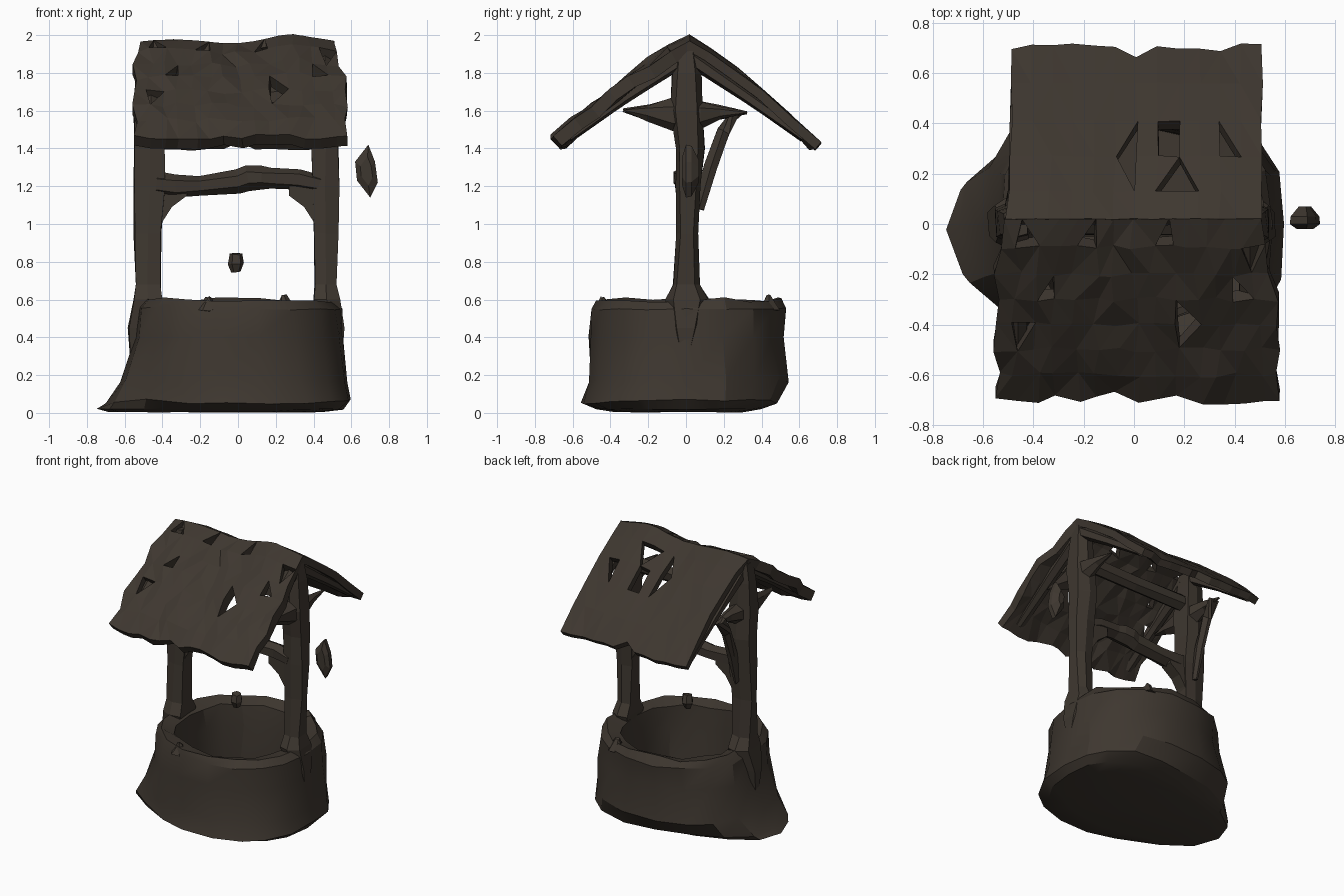
import bpy, bmesh, math, random
from mathutils import Vector

if "Cube" in bpy.data.objects:
    bpy.data.objects.remove(bpy.data.objects["Cube"])

random.seed(7)
wood = bpy.data.materials.new("dark weathered brown")
wood.diffuse_color = (0.048, 0.038, 0.029, 1)
wood.use_nodes = True
wood.node_tree.nodes["Principled BSDF"].inputs["Base Color"].default_value = wood.diffuse_color


def finish(bm, name, recalc=True):
    if recalc:
        bmesh.ops.recalc_face_normals(bm, faces=bm.faces[:])
    me = bpy.data.meshes.new(name)
    bm.to_mesh(me)
    bm.free()
    me.materials.append(wood)
    ob = bpy.data.objects.new(name, me)
    bpy.context.collection.objects.link(ob)
    return ob


def j(a):
    return random.uniform(-a, a)


def loft(name, rings):
    """Skin a list of equal-length point rings and cap both ends."""
    bm = bmesh.new()
    vs = [[bm.verts.new(p) for p in r] for r in rings]
    n = len(vs[0])
    for a, b in zip(vs, vs[1:]):
        for i in range(n):
            k = (i + 1) % n
            bm.faces.new((a[i], a[k], b[k], b[i]))
    bm.faces.new(vs[0])
    bm.faces.new(vs[-1])
    return finish(bm, name)


def spar(name, pts, jit=0.006):
    """Rough beam along points given as (centre, half-width across, half-height)."""
    rings = []
    for i, (c, w, h) in enumerate(pts):
        c = Vector(c)
        d = (Vector(pts[min(i + 1, len(pts) - 1)][0]) - Vector(pts[max(i - 1, 0)][0])).normalized()
        ref = Vector((0, 0, 1)) if abs(d.z) < 0.9 else Vector((1, 0, 0))
        s = d.cross(ref).normalized()
        u = s.cross(d)
        rings.append([c + s * w * math.cos(t) * 1.2 + u * h * math.sin(t) * 1.2
                      + Vector((j(jit), j(jit), j(jit)))
                      for t in [math.pi / 6 + math.pi / 3 * k for k in range(6)]])
    return loft(name, rings)


# Well wall: hollow ring; left, right, front, back radii per level
levels = [(0.005, 0.69, 0.46, 0.36, 0.30), (0.02, 0.745, 0.56, 0.46, 0.40),
          (0.06, 0.71, 0.60, 0.54, 0.49),
          (0.17, 0.62, 0.585, 0.52, 0.545), (0.40, 0.555, 0.565, 0.51, 0.52),
          (0.55, 0.53, 0.545, 0.505, 0.525), (0.60, 0.49, 0.51, 0.475, 0.50),
          (0.575, 0.40, 0.41, 0.40, 0.41), (0.42, 0.39, 0.40, 0.39, 0.40),
          (0.15, 0.38, 0.38, 0.38, 0.39)]
rings = []
for lvl, (z, xl, xr, yf, yb) in enumerate(levels):
    ring = []
    for k in range(18):
        t = 2 * math.pi * k / 18
        c, s = math.cos(t), math.sin(t)
        # the foot is squarer on the right and runs to a point on the left
        ex = 0.88
        if lvl < 3:
            ex = 0.74 if c > 0 else (1.5 if s < 0 else 1.3)
        x = math.copysign(abs(c) ** ex, c) * (xr if c > 0 else xl)
        y = math.copysign(abs(s) ** (0.8 if lvl < 3 and c > 0 else 0.88), s) * (yb if s > 0 else yf)
        if lvl < 3 and c < 0:
            y -= 0.02
        a = 0.003 if z < 0.05 else 0.013
        ring.append((x + j(a), y + j(a), max(0, z + j(a))))
    rings.append(ring)
wall = loft("well_wall", rings)
bpy.context.view_layer.objects.active = wall
wall.select_set(True)
bpy.ops.object.shade_smooth_by_angle(angle=math.radians(25))
wall.select_set(False)

# Posts with flared feet, and the parts attached to each
for side, tag in ((-1, "left"), (1, "right")):
    # z, inner x, outer x, front y, back y
    secs = [(0.28, 0.50, 0.565, -0.03, 0.02), (0.45, 0.44, 0.57, -0.07, 0.07),
            (0.60, 0.405, 0.545, -0.11, 0.12), (0.68, 0.41, 0.53, -0.07, 0.07),
            (0.95, 0.405, 0.54, -0.05, 0.06), (1.20, 0.39, 0.54, -0.05, 0.08),
            (1.40, 0.39, 0.54, -0.05, 0.10), (1.60, 0.40, 0.54, -0.08, 0.09),
            (1.80, 0.41, 0.53, -0.07, 0.08), (1.93, 0.42, 0.51, -0.05, 0.06)]
    rings = []
    for z, a, b, f, k in secs:
        b -= 0.008 * side
        pts = [(a, f * .85), ((a + b) / 2, f), (b, f * .65), (b, k * .65), ((a + b) / 2, k), (a, k * .85)]
        rings.append([(side * (x + j(.006)), y + j(.005), z) for x, y in pts])
    loft(tag + "_post", rings)
    # Pointed cross arms under the roof
    x = side * 0.46
    spar(tag + "_cross_arm", [((x, -0.33, 1.60), .006, .006), ((x, -0.2, 1.59), .03, .035),
                              ((x, -0.07, 1.58), .05, .075), ((x, 0.08, 1.58), .05, .06),
                              ((x, 0.18, 1.59), .03, .03), ((x, 0.32, 1.59), .006, .006)])
    # Rafters against the roof underside
    for d in (-1, 1):
        spar(f"{tag}_{'front' if d < 0 else 'back'}_rafter",
             [((x, d * 0.03, 1.87), .04, .035), ((x, d * 0.33, 1.67), .035, .03),
              ((x, d * 0.62, 1.46), .03, .02)])
    # Curved gusset filling the corner below the axle
    gusset = [(0.43, 0.94), (0.395, 1.02), (0.35, 1.09), (0.27, 1.15), (0.27, 1.21), (0.43, 1.24)]
    loft(tag + "_gusset", [[(side * gx, gy, gz) for gx, gz in gusset] for gy in (-0.035, 0.05)])
spar("rear_roof_brace", [((-0.46, 0.07, 1.08), .03, .015), ((-0.46, 0.13, 1.30), .03, .022),
                         ((-0.46, 0.20, 1.49), .03, .025), ((-0.46, 0.27, 1.60), .03, .03)])

# Axle with a rope knob, and the tie beam above it
spar("axle", [((-0.43, 0, 1.21), .05, .055), ((-0.33, 0, 1.20), .055, .055),
              ((-0.2, 0, 1.205), .05, .045), ((0.0, 0, 1.225), .05, .05),
              ((0.05, 0, 1.245), .06, .055), ((0.12, 0, 1.245), .06, .052), ((0.17, 0, 1.245), .05, .045),
              ((0.32, 0, 1.235), .05, .045), ((0.43, 0, 1.21), .05, .045)])
spar("tie_beam", [((-0.45, 0, 1.68), .045, .05), ((0, 0, 1.67), .04, .045), ((0.45, 0, 1.68), .045, .05)])


# Roof slopes: jittered grids with broken-out cells, thickened
def ridge_z(x):
    return 1.965 - 0.012 * math.cos(x * 9) + (0.03 * math.exp(-((x - 0.25) / 0.15) ** 2))


def roof(name, prof, widths, nx, thick, jit, eave, holes):
    bm = bmesh.new()
    rows = []
    for r, ((y, z), (x0, x1)) in enumerate(zip(prof, widths)):
        row = []
        t = r / (len(prof) - 1)
        for i in range(nx + 1):
            x = x0 + (x1 - x0) * i / nx
            dz = (ridge_z(x) - 1.965) * (1 - t)
            a = jit if r else 0.004
            ye = j(eave) if r == len(prof) - 1 else 0
            # the rear eave is shorter around the middle
            if y > 0.6 and abs(x) < 0.06:
                ye -= 0.04
                dz += 0.04
            row.append(bm.verts.new((x + j(a), y + j(a) * .6 + ye, z + dz + j(a) * .8)))
        rows.append(row)
    for a, b in zip(rows, rows[1:]):
        for i in range(nx):
            bm.faces.new((a[i], b[i], b[i + 1], a[i + 1]))
    bmesh.ops.triangulate(bm, faces=bm.faces[:])
    bm.normal_update()
    if sum(f.normal.z for f in bm.faces) < 0:
        bmesh.ops.reverse_faces(bm, faces=bm.faces[:])
    dead = set()
    for hx, hy in holes:
        dead.add(min(bm.faces, key=lambda f: (f.calc_center_median().xy - Vector((hx, hy))).length))
    bmesh.ops.delete(bm, geom=list(dead), context='FACES')
    ob = finish(bm, name, recalc=False)
    m = ob.modifiers.new("thickness", 'SOLIDIFY')
    m.thickness = thick
    m.offset = -1
    return ob


roof("front_roof",
     [(0.02, 1.965), (-0.09, 1.915), (-0.2, 1.845), (-0.3, 1.775), (-0.4, 1.70), (-0.5, 1.63),
      (-0.6, 1.55), (-0.695, 1.46)],
     [(-0.52, 0.51), (-0.53, 0.52), (-0.54, 0.54), (-0.55, 0.56), (-0.56, 0.58), (-0.555, 0.585),
      (-0.55, 0.58), (-0.55, 0.59)],
     14, 0.07, 0.018, 0.02,
     [(-0.43, -0.42), (0.22, -0.42), (0.2, -0.36), (-0.45, -0.08), (0.12, -0.08),
      (0.5, -0.12), (-0.2, -0.06), (-0.33, -0.28), (0.4, -0.3)])
roof("back_roof",
     [(0.02, 1.965), (0.13, 1.905), (0.27, 1.81), (0.41, 1.70), (0.56, 1.57), (0.70, 1.43)],
     [(-0.51, 0.51), (-0.5, 0.51)] + [(-0.49, 0.51)] * 4,
     12, 0.05, 0.006, 0.018,
     [(0.17, 0.17), (0.22, 0.19), (0.13, 0.38), (0.14, 0.30),
      (0.0, 0.2), (-0.02, 0.28), (0.36, 0.3)])

# Loose crank handle beside the right post
outline = [(0.69, 1.42), (0.62, 1.33), (0.63, 1.23), (0.70, 1.14), (0.74, 1.22), (0.725, 1.33)]
loft("crank_handle", [[(0.68 + (x - 0.68) * s, y, 1.28 + (z - 1.28) * s) for x, z in outline]
                      for y, s in ((-0.02, .55), (0.0, 1), (0.03, .95), (0.07, .4))])

# Small hook hanging over the well
spar("bucket_hook", [((-0.01, 0, 0.745), .02, .02), ((-0.012, 0, 0.79), .04, .035),
                     ((-0.01, 0, 0.84), .025, .025)])

# Stone chips standing up from the rim
for i, (x, y, h) in enumerate([(-0.16, -0.44, 0.615), (0.25, 0.44, 0.62)]):
    spar(f"rim_chip_{i + 1}", [((x, y, 0.54), .05, .05), ((x + j(.02), y, h), .01, .01)])
